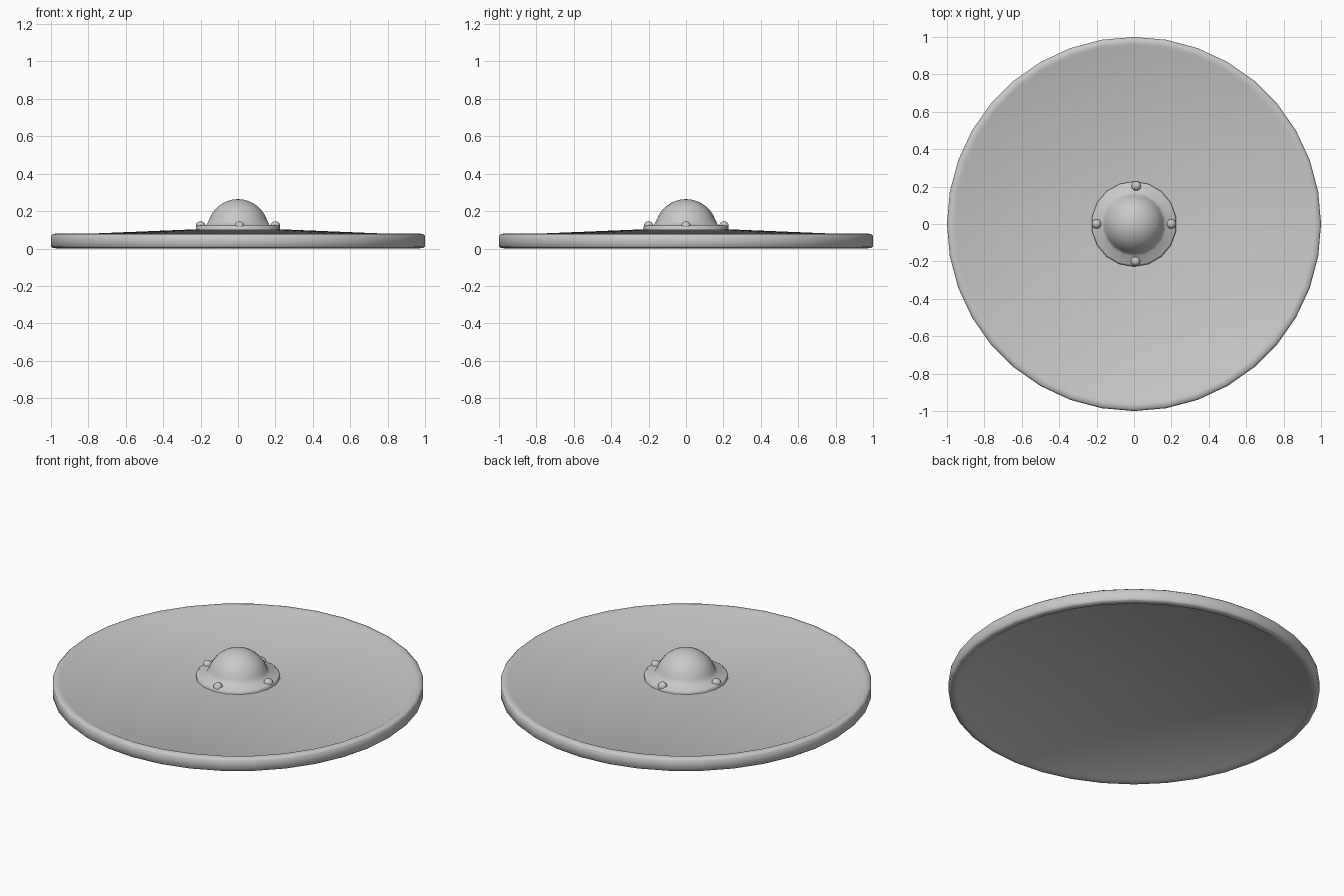
import bpy, bmesh
from math import pi, sin, cos, radians

cube = bpy.data.objects.get("Cube")
if cube:
    bpy.data.objects.remove(cube, do_unlink=True)

# One plain grey metal for every part
metal = bpy.data.materials.new("grey_metal")
metal.use_nodes = True
grey = (0.58, 0.58, 0.58, 1)
metal.diffuse_color = grey
metal.node_tree.nodes["Principled BSDF"].inputs["Base Color"].default_value = grey


def lathe(name, profile, sides, start=0.0):
    """Revolve (radius, height) points round z; radius 0 becomes a pole."""
    bm = bmesh.new()
    rings = []
    for r, z in profile:
        count = sides if r > 0 else 1
        rings.append([bm.verts.new((r * cos(start + 2 * pi * i / sides),
                                    r * sin(start + 2 * pi * i / sides), z))
                      for i in range(count)])
    for a, b in zip(rings, rings[1:]):
        for i in range(sides):
            j = (i + 1) % sides
            corners = [a[i % len(a)], a[j % len(a)], b[j % len(b)], b[i % len(b)]]
            bm.faces.new(list(dict.fromkeys(corners)))
    bmesh.ops.recalc_face_normals(bm, faces=bm.faces)
    for face in bm.faces:
        face.smooth = True
    mesh = bpy.data.meshes.new(name)
    bm.to_mesh(mesh)
    bm.free()
    mesh.materials.append(metal)
    obj = bpy.data.objects.new(name, mesh)
    bpy.context.collection.objects.link(obj)
    return obj


# Shallow disc: hollow underside, raised lip, gently rising face
lathe("shield_disc", [
    (0, 0.045), (0.95, 0.01), (0.965, 0), (0.99, 0.003), (1, 0.012),
    (1, 0.068), (0.99, 0.077), (0.965, 0.081), (0.95, 0.073), (0, 0.112),
], 36)

# Central boss: flat collar flowing into a dome
dome_base, dome_radius = 0.097, 0.167
dome = [(dome_radius * cos(radians(a)), dome_base + dome_radius * sin(radians(a)))
        for a in range(10, 90, 10)]
lathe("central_boss",
      [(0.228, 0.095), (0.228, 0.116), (0.218, 0.124), (0.172, 0.125)]
      + dome[1:] + [(0, dome_base + dome_radius)], 18, pi / 2)

# Four rivets on the collar
stud_radius = 0.026
stud = [(stud_radius * sin(pi * i / 8) if 0 < i < 8 else 0,
         stud_radius * cos(pi * i / 8)) for i in range(9)]
for label, x, y in (("left", 0.2, 0), ("right", -0.2, 0),
                    ("back", 0.012, 0.203), ("front", 0.008, -0.2)):
    rivet = lathe(label + "_rivet", stud, 14)
    rivet.location = (x, y, 0.12)
